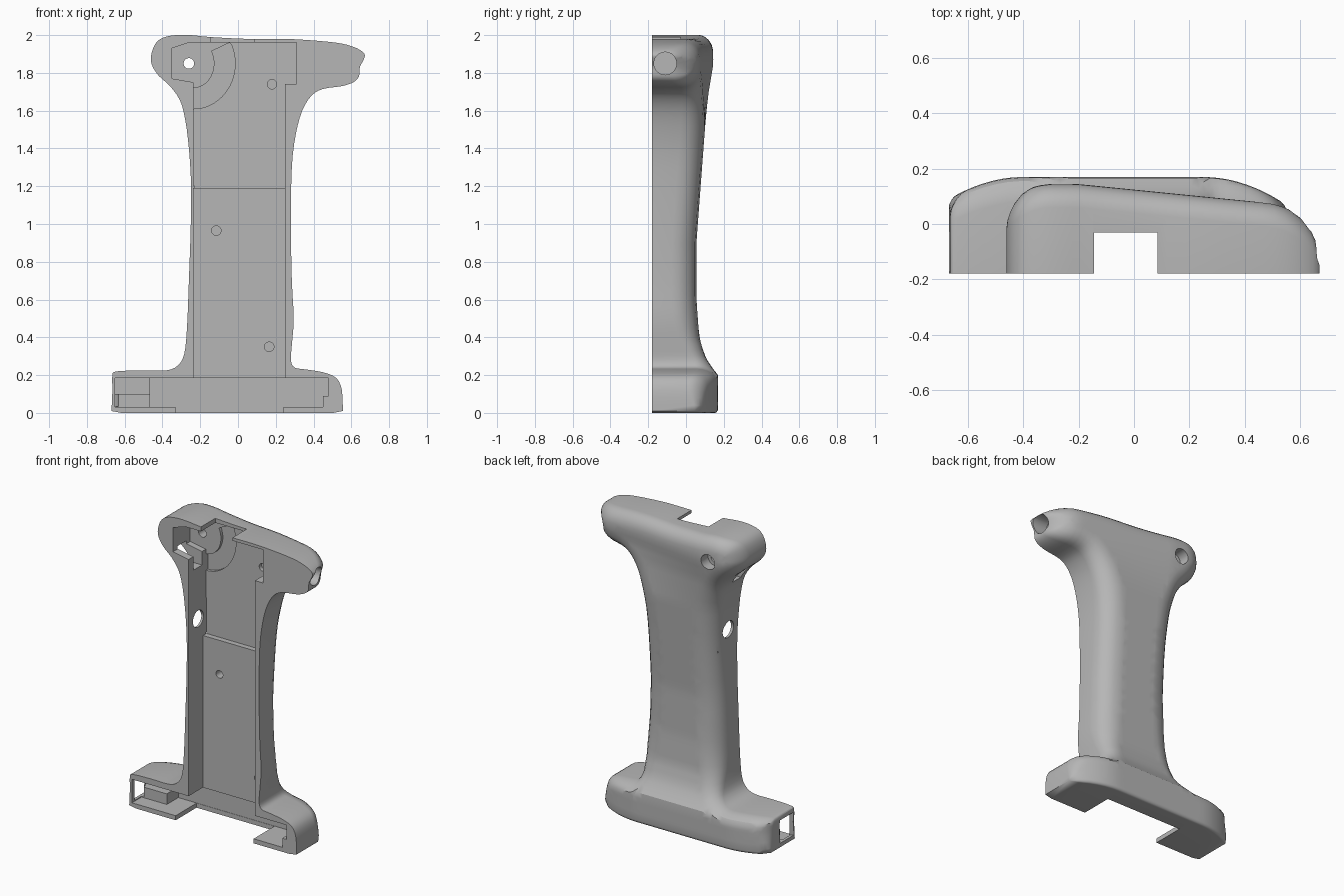
import bpy, bmesh, math
from mathutils import Vector, Matrix
from mathutils.geometry import delaunay_2d_cdt, intersect_point_line

FRONT = -0.18

cube = bpy.data.objects.get("Cube")
if cube:
    bpy.data.objects.remove(cube, do_unlink=True)

grey = bpy.data.materials.new("plain_grey")
grey.use_nodes = True
colour = (0.47, 0.47, 0.47, 1)
grey.diffuse_color = colour
grey.node_tree.nodes["Principled BSDF"].inputs["Base Color"].default_value = colour

# Outline of the handle in hundredths: right foot, shaft, head, arm, left foot
OUTLINE = [(-67, 1), (-66.5, 12), (-66.5, 20), (-64, 22), (-50, 22.5), (-38, 22.5),
           (-32, 25), (-28.5, 31), (-27, 45), (-26, 70), (-25, 100), (-25, 125),
           (-26.5, 145), (-28.5, 158), (-31, 166), (-36, 173), (-42, 178.5),
           (-45.5, 184), (-46, 189), (-44, 195), (-40, 198.5), (-33, 200), (-25, 200),
           (-15, 199), (5, 198), (25, 198), (42, 197), (55, 195.5), (63, 193), (67, 190),
           (66.5, 187), (64.5, 183), (64, 178), (61, 175), (55, 173), (45, 171.5),
           (39, 168), (34, 160), (30.5, 147), (28.5, 130), (28, 100), (28.5, 70),
           (29.5, 50), (28.5, 36), (28, 28), (30, 24), (36, 23), (45, 21.5),
           (52, 18.5), (55, 12), (55.5, 1)]
# Height of the back surface, and the radius of its rounded edge, along z
DEPTH = [(0, .17), (.2, .17), (.25, .13), (.3, .1), (.4, .07), (.6, .055), (.9, .055),
         (1.1, .07), (1.5, .1), (1.7, .12), (1.85, .145), (2, .14)]
ROUND = [(0, .02), (.05, .03), (.15, .06), (.22, .07), (.5, .13), (1.5, .13), (1.8, .09), (2, .08)]


def lookup(table, z):
    for (a, u), (b, v) in zip(table, table[1:]):
        if z <= b:
            return u + (v - u) * max(0, (z - a) / (b - a))
    return table[-1][1]


def past(value, start, length):
    """Squared distance beyond a start point, as a share of a length."""
    return max(0, (value - start) / length) ** 2


def back_height(x, z):
    y = lookup(DEPTH, z)
    if z < .4:
        fade = min(1, (.4 - z) / .15)
        y -= fade * (.1 * past(x, .25, .3) + .08 * past(-x, .4, .27))
    if z > 1.5:
        fade = min(1, (z - 1.5) / .3)
        y -= fade * (.1 * max(0, x + .2) + .09 * past(x, .48, .19) + .07 * past(-x, .3, .16))
    return y


def smooth_path(points, steps):
    """Catmull-Rom curve through the points."""
    path = []
    ext = [points[0]] + points + [points[-1]]
    for a, b, c, d in zip(ext, ext[1:], ext[2:], ext[3:]):
        for i in range(steps):
            t = i / steps
            path.append(b + (c - a) * t / 2 + (a * 2 - b * 5 + c * 4 - d) * t * t / 2
                        + (b * 3 - a - c * 3 + d) * t ** 3 / 2)
    return path + [points[-1]]


def make_object(name, bm):
    bmesh.ops.recalc_face_normals(bm, faces=bm.faces)
    mesh = bpy.data.meshes.new(name)
    bm.to_mesh(mesh)
    bm.free()
    mesh.materials.append(grey)
    obj = bpy.data.objects.new(name, mesh)
    bpy.context.collection.objects.link(obj)
    return obj


def make_body():
    loop = smooth_path([Vector(p) / 100 for p in OUTLINE], 3)
    first, last = loop[0], loop[-1]
    loop += [last.lerp(first, i / 24) + Vector((0, -.01)) * min(1, i, 24 - i) for i in range(1, 24)]
    loop.reverse()
    n = len(loop)
    segments = [(loop[i], loop[(i + 1) % n]) for i in range(n)]

    def edge_distance(p):
        best = 9
        for a, b in segments:
            ab = b - a
            t = max(0, min(1, (p - a).dot(ab) / ab.length_squared))
            best = min(best, (p - a - ab * t).length)
        return best

    def inside(p):
        odd = False
        for a, b in segments:
            if (a.y > p.y) != (b.y > p.y) and p.x < a.x + (b.x - a.x) * (p.y - a.y) / (b.y - a.y):
                odd = not odd
        return odd

    # Rings of points follow the rounded edge, a grid fills the rest
    points = list(loop)
    for i, p in enumerate(loop):
        along = (loop[(i + 1) % n] - loop[i - 1]).normalized()
        for share in (.04, .15, .35, .65, 1):
            inset = share * lookup(ROUND, p.y)
            q = p + Vector((-along.y, along.x)) * inset
            if inside(q) and edge_distance(q) > inset * .97:
                points.append(q)
    for i in range(-20, 21):
        for j in range(1, 60):
            q = Vector((i * .034, j * .034))
            if inside(q) and edge_distance(q) > lookup(ROUND, q.y) + .01:
                points.append(q)
    flat, _, faces, *_ = delaunay_2d_cdt(points, [], [list(range(n))], 1, 1e-5)

    bm = bmesh.new()
    verts = []
    for p in flat:
        r = lookup(ROUND, p.y)
        d = min(edge_distance(p), r)
        y = back_height(p.x, p.y) - r + math.sqrt(max(0, r * r - (r - d) ** 2))
        verts.append(bm.verts.new((p.x, y, p.y)))
    for f in faces:
        bm.faces.new([verts[i] for i in f])
    bmesh.ops.delete(bm, geom=[v for v in bm.verts if not v.link_faces], context='VERTS')
    # Side walls down to the flat front
    rim = [e for e in bm.edges if e.is_boundary]
    made = bmesh.ops.extrude_edge_only(bm, edges=rim)["geom"]
    for v in made:
        if isinstance(v, bmesh.types.BMVert):
            v.co.y = FRONT
    bmesh.ops.holes_fill(bm, edges=[e for e in bm.edges if e.is_boundary], sides=0)
    return make_object("handle_half_shell", bm)


body = make_body()


def cut(bm):
    """Subtract a cutter from the body, then drop the cutter."""
    cutter = make_object("cutter", bm)
    cutter.hide_render = True
    mod = body.modifiers.new("cut", 'BOOLEAN')
    mod.operation, mod.solver, mod.object = 'DIFFERENCE', 'EXACT', cutter
    bpy.context.view_layer.objects.active = body
    bpy.ops.object.modifier_apply(modifier=mod.name)
    bpy.data.objects.remove(cutter, do_unlink=True)


def cut_prism(profile, y0, y1):
    bm = bmesh.new()
    face = bm.faces.new([bm.verts.new((x, y0, z)) for x, z in profile])
    made = bmesh.ops.extrude_face_region(bm, geom=[face])["geom"]
    for v in made:
        if isinstance(v, bmesh.types.BMVert):
            v.co.y = y1
    cut(bm)


def cut_box(x0, x1, z0, z1, y1, y0=FRONT - .1):
    cut_prism([(x0, z0), (x1, z0), (x1, z1), (x0, z1)], y0, y1)


def cut_cylinder(centre, radius, length, axis):
    bm = bmesh.new()
    turn = Vector((0, 0, 1)).rotation_difference(Vector(axis)).to_matrix().to_4x4()
    bmesh.ops.create_cone(bm, cap_ends=True, segments=32, radius1=radius, radius2=radius,
                          depth=length, matrix=Matrix.Translation(centre) @ turn)
    cut(bm)


# Head pocket, shaft pocket and top notch
cut_prism([(-.35, 1.93), (-.26, 1.96), (.31, 1.96), (.31, 1.74), (.25, 1.74),
           (.25, 1.19), (-.235, 1.19), (-.235, 1.75), (-.35, 1.77)], FRONT - .1, 0)
cut_box(-.235, .25, .15, 1.25, -.03)
cut_box(-.235, .25, 1.19, 1.43, .006)
cut_box(-.145, .085, 1.9, 2.1, -.03)
# Curved recess around the boss in the head
arc = [math.radians(a) for a in range(-90, 91, 6)]
outer = [(-.235 + .22 * math.cos(a), min(1.96, 1.85 + .24 * math.sin(a))) for a in arc[:21]]
inner = [(-.235 + .11 * math.cos(a), min(1.96, 1.85 + .13 * math.sin(a))) for a in arc[:21]]
cut_prism(outer + inner[::-1], -.02, .02)
# Foot pocket, its side step, the block and the opening underneath
cut_box(-.465, .45, .03, .185, .04)
cut_box(.44, .48, .09, .185, .04)
cut_box(-.65, -.46, .1, .185, .02)
cut_box(-.65, -.46, .03, .11, -.08)
cut_box(-.33, .24, -.1, .1, .038)
cut_cylinder((-.72, -.1, .11), .09, .15, (0, 0, 1))
# Fixing hole with a wide mouth at the back
cut_cylinder((-.26, 0, 1.85), .028, .6, (0, 1, 0))
cut_cylinder((-.26, .16, 1.85), .05, .18, (0, 1, 0))
# Socket in the arm end, cable hole and slot in the side wall
cut_cylinder((.66, -.11, 1.85), .06, .2, (1, 0, 0))
cut_cylinder((-.25, -.08, 1.32), .055, .12, (1, 0, 0))
cut_box(-.42, -.22, 1.66, 1.79, -.04, -.13)
# Blind screw holes
for x, z in ((.18, 1.74), (-.115, .965), (.165, .35)):
    cut_cylinder((x, -.02, z), .025, .09, (0, 1, 0))

bpy.ops.object.select_all(action='DESELECT')
body.select_set(True)
bpy.context.view_layer.objects.active = body
bpy.ops.object.shade_smooth_by_angle(angle=math.radians(32))
